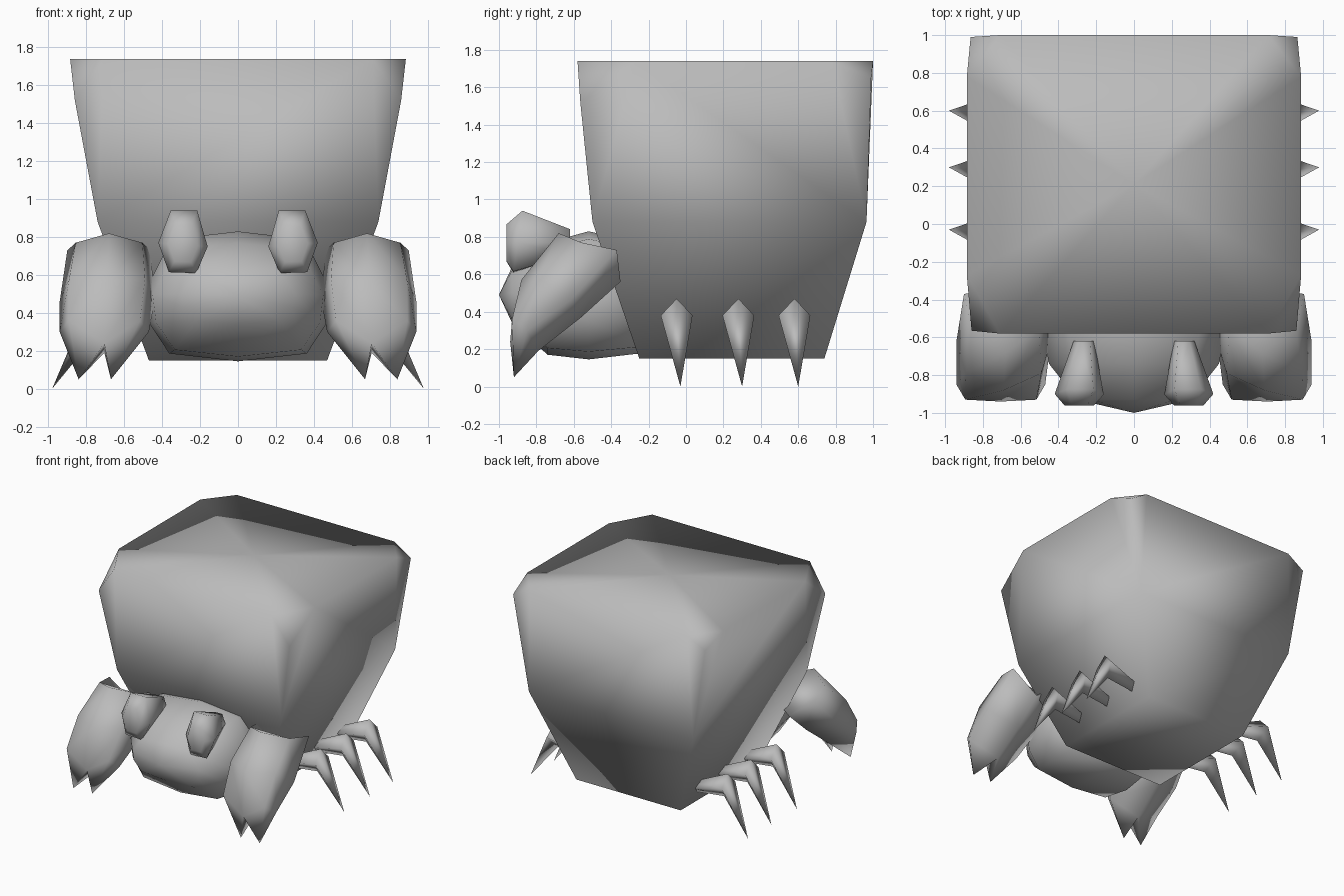
import bpy, bmesh

cube = bpy.data.objects.get("Cube")
if cube:
    bpy.data.objects.remove(cube)

grey = bpy.data.materials.new("plain_grey")
grey.use_nodes = True
COLOUR = (0.5, 0.5, 0.5, 1)
grey.diffuse_color = COLOUR
grey.node_tree.nodes["Principled BSDF"].inputs["Base Color"].default_value = COLOUR


def finish(name, bm):
    bmesh.ops.recalc_face_normals(bm, faces=bm.faces)
    for f in bm.faces:
        f.smooth = True
    mesh = bpy.data.meshes.new(name)
    bm.to_mesh(mesh)
    bm.free()
    mesh.materials.append(grey)
    obj = bpy.data.objects.new(name, mesh)
    bpy.context.collection.objects.link(obj)
    return obj


def fan(bm, chain, tip, closed=True):
    apex = bm.verts.new(tip)
    n = len(chain)
    for i in range(n if closed else n - 1):
        bm.faces.new((chain[i], chain[(i + 1) % n], apex))
    return apex


def loft(bm, sections):
    rings = [[bm.verts.new(p) for p in s] for s in sections]
    n = len(rings[0])
    for a, b in zip(rings, rings[1:]):
        for i in range(n):
            j = (i + 1) % n
            bm.faces.new((a[i], a[j], b[j], b[i]))
    return rings


# Shell: rectangular rings, flaring up to a rim with bevelled, lowered corners
def rect(x, y0, y1, z):
    return [(-x, y0, z), (x, y0, z), (x, y1, z), (-x, y1, z)]


bm = bmesh.new()
corners = [(-.86, -.565, 1.52), (.86, -.565, 1.52), (.865, .99, 1.65), (-.865, .99, 1.65)]
rings = loft(bm, [rect(.47, -.25, .74, .15), rect(.74, -.5, .965, .88)])
bm.faces.new(rings[0])
mid = rings[1]
low = [bm.verts.new(p) for p in corners]
rim = [bm.verts.new((x, y, 1.74)) for x, y in (
    (-.885, -.27), (-.71, -.58), (.71, -.58), (.885, -.27),
    (.885, .78), (.71, 1), (-.71, 1), (-.885, .78))]
for i in range(4):
    j = (i + 1) % 4
    a, b = rim[2 * i + 1], rim[(2 * i + 2) % 8]
    bm.faces.new((mid[i], mid[j], low[j], b, a, low[i]))
    bm.faces.new((low[i], a, rim[2 * i]))
fan(bm, rim, (0, .21, 1.74))
bmesh.ops.triangulate(bm, faces=[f for f in bm.faces if len(f.verts) > 4])
finish("shell", bm)

# Head: octagonal rings along the depth, closed by a point at the front
bm = bmesh.new()


def head_ring(y, w, z0, z1):
    m = z0 + (z1 - z0) * .42
    e = (z1 - z0) * .06
    return [(0, y, z1), (w * .72, y, z1 - e), (w, y, m + e * 2), (w * .96, y, m - e * 2),
            (w * .74, y, z0 + e), (0, y, z0), (-w * .74, y, z0 + e),
            (-w * .96, y, m - e * 2), (-w, y, m + e * 2), (-w * .72, y, z1 - e)]


rings = loft(bm, [head_ring(-.93, .3, .34, .64), head_ring(-.74, .45, .17, .77),
                  head_ring(-.52, .49, .145, .83), head_ring(-.22, .46, .18, .76)])
fan(bm, rings[0], (0, -1, .49))
bm.faces.new(rings[-1])
finish("head", bm)


# Eyes: six-sided bulbs on tapered stalks
def eye(side):
    bm = bmesh.new()
    outline = [(-.075, .17), (.065, .17), (.13, 0), (.075, -.155), (-.07, -.16), (-.13, -.02)]

    def ring(x, y, z, k, slope=0):
        return [(side * (x + u * k), y + slope * v, z + v * k) for u, v in outline]

    rings = loft(bm, [ring(.29, -.96, .765, .6), ring(.29, -.9, .77, 1, .15),
                      ring(.265, -.62, .77, .42)])
    bm.faces.new(rings[0])
    bm.faces.new(rings[-1])
    finish("left_eye" if side > 0 else "right_eye", bm)


# Claws: swept forward and down, ending in two prongs
def claw(side):
    bm = bmesh.new()

    def ring(cx, w, front, outer_front, outer_back, back):
        rows = [(0, front), (.8, outer_front), (1, outer_back),
                (0, back), (-1, outer_back), (-.8, outer_front)]
        return [(side * (cx + w * k), p[0], p[1]) for k, p in rows]

    rings = loft(bm, [
        ring(.68, .22, (-.68, .82), (-.56, .77), (-.37, .73), (-.35, .56)),
        ring(.69, .25, (-.88, .57), (-.79, .58), (-.62, .46), (-.56, .37)),
        ring(.705, .235, (-.94, .24), (-.93, .36), (-.85, .3), (-.79, .19))])
    bm.faces.new(rings[0])
    f, of, ob, b, ib, nf = rings[-1]
    for chain, x in (((f, of, ob, b), .84), ((b, ib, nf, f), .67)):
        fan(bm, chain, (side * x, -.92, .05))
    finish("left_claw" if side > 0 else "right_claw", bm)


# Legs: bent spikes with a diamond-shaped knee
def leg(side, y, label):
    bm = bmesh.new()
    root = [(.5, 0, .34), (.5, .05, .3), (.5, 0, .25), (.5, -.05, .3)]
    knee = [(.78, 0, .47), (.79, .085, .38), (.75, 0, .28), (.79, -.085, .38)]
    rings = loft(bm, [[(side * px, y + py, pz) for px, py, pz in s] for s in (root, knee)])
    bm.faces.new(rings[0])
    fan(bm, rings[1], (side * .98, y + .02, 0))
    finish(("left_" if side > 0 else "right_") + label + "_leg", bm)


for side in (1, -1):
    eye(side)
    claw(side)
    for y, label in ((-.05, "front"), (.28, "middle"), (.58, "back")):
        leg(side, y, label)
